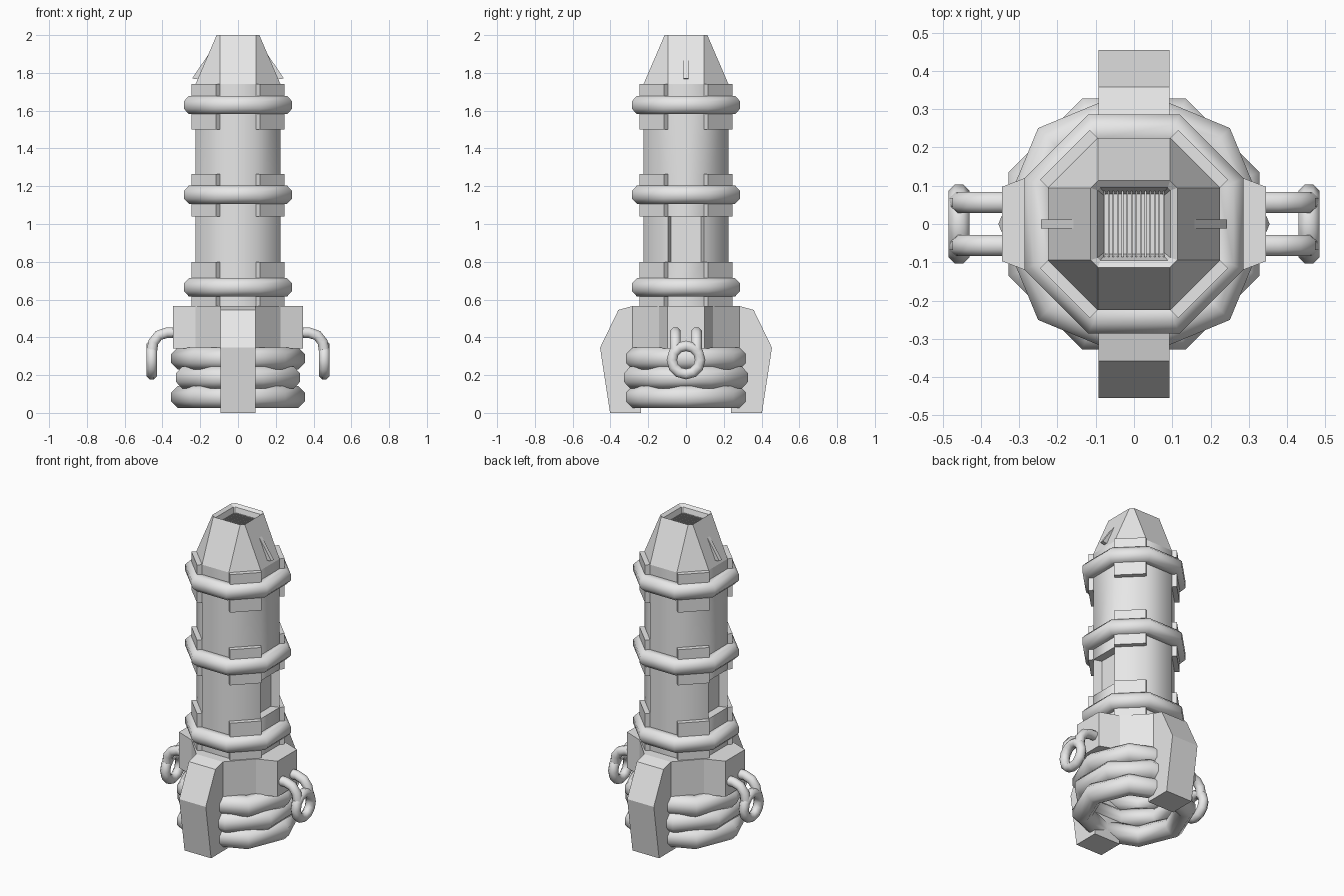
import bpy, bmesh
from math import pi, radians, sin, cos
from mathutils import Vector, Matrix

cube = bpy.data.objects.get("Cube")
if cube:
    bpy.data.objects.remove(cube, do_unlink=True)

grey = bpy.data.materials.new("plain_grey")
grey.use_nodes = True
grey.diffuse_color = (0.8, 0.8, 0.8, 1)
grey.node_tree.nodes["Principled BSDF"].inputs["Base Color"].default_value = (0.8, 0.8, 0.8, 1)


def finish(name, bm, smooth=False):
    bmesh.ops.recalc_face_normals(bm, faces=bm.faces)
    mesh = bpy.data.meshes.new(name)
    bm.to_mesh(mesh)
    bm.free()
    mesh.materials.append(grey)
    if smooth:
        mesh.polygons.foreach_set("use_smooth", [True] * len(mesh.polygons))
        mesh.set_sharp_from_angle(angle=radians(50))
    obj = bpy.data.objects.new(name, mesh)
    bpy.context.collection.objects.link(obj)
    return obj


def loft(bm, sections, closed=False, caps=True):
    rings = [[bm.verts.new(p) for p in s] for s in sections]
    n = len(rings[0])
    pairs = list(zip(rings, rings[1:]))
    if closed:
        pairs.append((rings[-1], rings[0]))
    for a, b in pairs:
        for i in range(n):
            j = (i + 1) % n
            bm.faces.new((a[i], a[j], b[j], b[i]))
    if caps and not closed:
        bm.faces.new(rings[0][::-1])
        bm.faces.new(rings[-1])


def octagon(flat, half, z):
    quarter = [Vector((flat, -half, z)), Vector((flat, half, z))]
    return [Matrix.Rotation(k * pi / 2, 3, 'Z') @ p for k in range(4) for p in quarter]


def sweep(name, path, radius, side, closed=False, sides=8):
    """Round tube along a flat path; side is the normal of the path's plane."""
    path, side = [Vector(p) for p in path], Vector(side)
    n, sections = len(path), []
    for i, p in enumerate(path):
        before = path[i - 1] if closed or i else p
        after = path[(i + 1) % n] if closed or i < n - 1 else p
        out = (after - before).normalized().cross(side)
        angles = [2 * pi * (k + 0.5) / sides for k in range(sides)]
        sections.append([p + radius * (out * cos(a) + side * sin(a)) for a in angles])
    bm = bmesh.new()
    loft(bm, sections, closed)
    return finish(name, bm, True)


def ring(name, major, minor, z, turn):
    pts = [(major * cos(k * pi / 4 + turn), major * sin(k * pi / 4 + turn), z) for k in range(8)]
    sweep(name, pts, minor, (0, 0, 1), True)


def box(name, size, matrix):
    bm = bmesh.new()
    bmesh.ops.create_cube(bm, size=1, matrix=matrix @ Matrix.Diagonal((*size, 1)))
    return finish(name, bm)


def extrude(name, profile, axis, low, high):
    """Extrude a two-coordinate outline along x, y or z."""
    def place(p, d):
        c = list(p)
        c.insert(axis, d)
        return c
    bm = bmesh.new()
    loft(bm, [[place(p, d) for p in profile] for d in (low, high)])
    return finish(name, bm)


# Shaft, with a recess in both side faces
bm = bmesh.new()
loft(bm, [octagon(0.225, 0.094, z) for z in (0.54, 0.8, 1.04, 1.74)])
bm.normal_update()
panels = [f for f in bm.faces
          if abs(f.calc_center_median().x) > 0.2 and 0.8 < f.calc_center_median().z < 1.04]
bmesh.ops.recalc_face_normals(bm, faces=bm.faces)
bmesh.ops.inset_individual(bm, faces=panels, thickness=0.022, depth=-0.05)
for f in panels:
    for v in f.verts:
        v.co.z = 0.8 if v.co.z < 0.92 else 1.04
finish("shaft", bm, True)

# Tapered muzzle with a sunken opening
bm = bmesh.new()
loft(bm, [octagon(0.225, 0.094, 1.74), octagon(0.113, 0.094, 2.0),
          octagon(0.095, 0.088, 1.985), octagon(0.078, 0.074, 1.92)])
finish("muzzle", bm)
for i in range(14):
    box("grille_slat", (0.004, 0.172, 0.012), Matrix.Translation((-0.078 + i * 0.012, 0, 1.95)))

# Thin sights on the sides of the muzzle
for s in (-1, 1):
    extrude("muzzle_fin", [(s * 0.125, 1.945), (s * 0.243, 1.77), (s * 0.19, 1.765)],
            1, -0.012, 0.012)

# Shaft rings and their diagonal clamp plates
for z, low, high in ((1.63, 1.5, 1.74), (1.155, 1.04, 1.265), (0.665, 0.56, 0.8)):
    ring("shaft_ring", 0.262, 0.052, z, pi / 8)
    for k in range(4):
        turn = Matrix.Rotation(pi / 4 + k * pi / 2, 4, 'Z')
        box("clamp_plate", (0.036, 0.184, high - low),
            turn @ Matrix.Translation((0.237, 0, (low + high) / 2)))

# Collar with protruding side blocks
corner = [(0.345, 0.097), (0.225, 0.143), (0.092, 0.285)]
outline = (corner + [(-x, y) for x, y in corner[::-1]]
           + [(-x, -y) for x, y in corner] + [(x, -y) for x, y in corner[::-1]])
extrude("collar", outline, 2, 0.34, 0.565)

# Front and back legs
for s in (-1, 1):
    leg = [(0.2, 0.565), (0.285, 0.565), (0.358, 0.545), (0.455, 0.345),
           (0.402, 0), (0.238, 0), (0.238, 0.3), (0.2, 0.36)]
    extrude("leg", [(s * y, z) for y, z in leg], 0, -0.093, 0.093)

# Stacked base rings, the middle one turned
for z, turn in ((0.288, 0), (0.187, pi / 8), (0.084, 0)):
    ring("base_ring", 0.297, 0.062, z, turn)

# Side hooks: two bent rods carrying an eyelet
for s in (-1, 1):
    for y in (-0.056, 0.056):
        rod = [(0.3, 0.425), (0.375, 0.425), (0.42, 0.41), (0.448, 0.375), (0.457, 0.32)]
        sweep("hook_rod", [(s * x, y, z) for x, z in rod], 0.03, (0, 1, 0))
    loop = [(s * 0.457, 0.075 * cos(k * pi / 6), 0.28 + 0.075 * sin(k * pi / 6)) for k in range(12)]
    sweep("hook_eyelet", loop, 0.03, (1, 0, 0), True)
